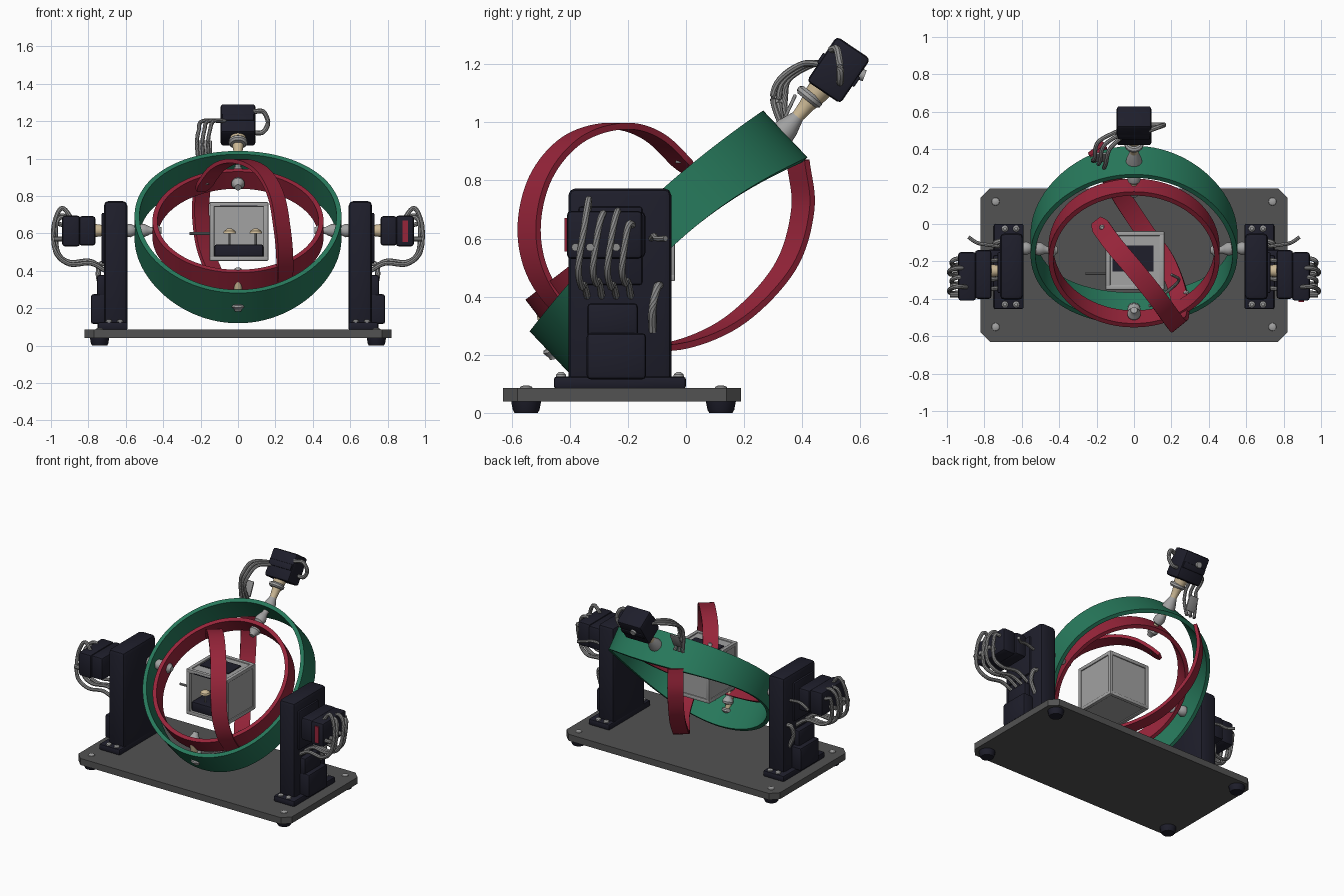
import bpy, bmesh, math
from mathutils import Vector as V, Matrix

if "Cube" in bpy.data.objects:
    bpy.data.objects.remove(bpy.data.objects["Cube"])

def mat(name, r, g, b):
    m = bpy.data.materials.new(name)
    m.diffuse_color = (r, g, b, 1)
    m.use_nodes = True
    m.node_tree.nodes["Principled BSDF"].inputs["Base Color"].default_value = m.diffuse_color
    return m

NAVY = mat("dark navy", .013, .013, .024)
PLATE = mat("plate grey", .085, .085, .085)
GREEN = mat("ring green", .02, .19, .105)
RED = mat("ring red", .31, .018, .042)
GREY = mat("light grey", .36, .36, .36)
WIRE = mat("wire grey", .26, .26, .26)
TAN = mat("shaft tan", .6, .48, .3)

def finish(name, bm, m, smooth=True):
    bmesh.ops.recalc_face_normals(bm, faces=bm.faces[:])
    me = bpy.data.meshes.new(name)
    bm.to_mesh(me)
    bm.free()
    me.materials.append(m)
    o = bpy.data.objects.new(name, me)
    bpy.context.collection.objects.link(o)
    if smooth:
        bpy.ops.object.select_all(action='DESELECT')
        o.select_set(True)
        bpy.context.view_layer.objects.active = o
        bpy.ops.object.shade_smooth_by_angle(angle=math.radians(35))
    return o

def box(name, lo, hi, m, bevel=.008, rx=0, seg=2, vertical=False):
    """Bevelled box from two corners, turned about x round its middle."""
    lo, hi = V(lo), V(hi)
    bm = bmesh.new()
    bmesh.ops.create_cube(bm, size=1)
    bmesh.ops.scale(bm, vec=hi - lo, verts=bm.verts)
    if bevel:
        es = [e for e in bm.edges if not vertical
              or abs(e.verts[0].co.z - e.verts[1].co.z) > 1e-4]
        bmesh.ops.bevel(bm, geom=es, offset=bevel, segments=seg, profile=.5, affect='EDGES')
    bm.transform(Matrix.Translation((lo + hi) / 2) @ Matrix.Rotation(rx, 4, 'X'))
    return finish(name, bm, m)

def loft(name, rings, m, closed=False):
    """Skin a list of point rings."""
    bm = bmesh.new()
    vs = [[bm.verts.new(p) for p in r] for r in rings]
    n = len(rings[0])
    for i in range(len(vs) if closed else len(vs) - 1):
        a, b = vs[i], vs[(i + 1) % len(vs)]
        for k in range(n):
            bm.faces.new((a[k], a[(k + 1) % n], b[(k + 1) % n], b[k]))
    if not closed:
        bm.faces.new(vs[0])
        bm.faces.new(vs[-1])
    return finish(name, bm, m)

def circle(c, d, r, n):
    q = V(d).to_track_quat('Z', 'Y')
    return [c + q @ V((r * math.cos(t), r * math.sin(t), 0))
            for t in (math.tau * k / n for k in range(n))]

def lathe(name, p0, p1, prof, m, n=20):
    """Turned part between two points; profile is (fraction, radius)."""
    p0, p1 = V(p0), V(p1)
    return loft(name, [circle(p0.lerp(p1, t), p1 - p0, r, n) for t, r in prof], m)

KNOB = [(0, .02), (.1, .033), (.35, .036), (.6, .028), (.8, .02), (1, .018)]
ROD = [(0, 1), (1, 1)]

def rod(name, p0, p1, r, m, n=16):
    return lathe(name, p0, p1, [(0, r), (1, r)], m, n)

def spline(pts, steps):
    pts = [V(p) for p in pts]
    P = [2 * pts[0] - pts[1]] + pts + [2 * pts[-1] - pts[-2]]
    out = []
    for i in range(1, len(P) - 2):
        a, b, c, d = P[i - 1:i + 3]
        for k in range(steps):
            t = k / steps
            out.append(.5 * (2 * b + (c - a) * t + (2 * a - 5 * b + 4 * c - d) * t * t
                             + (3 * b - a - 3 * c + d) * t ** 3))
    return out + [pts[-1]]

def wire(name, pts, r=.012):
    ps = spline(pts, 8)
    return loft(name, [circle(p, ps[min(i + 1, len(ps) - 1)] - ps[max(i - 1, 0)], r, 8)
                       for i, p in enumerate(ps)], WIRE)

def band_ring(name, mid, ang, R, w_end, w_side, lift, thick, m, n=96):
    """Closed hoop, tilted about x, slightly saddle-bent."""
    r = V((0, math.cos(ang), math.sin(ang)))
    a = V((0, -math.sin(ang), math.cos(ang)))
    rings = []
    for i in range(n):
        t = math.tau * i / n
        s2 = math.sin(t) ** 2
        d = r * math.cos(t) + V((math.sin(t), 0, 0))
        c = V(mid) + a * lift * s2
        h = (w_end + (w_side - w_end) * s2) / 2
        rings.append([c + d * R + a * h, c + d * R - a * h,
                      c + d * (R - thick) - a * h, c + d * (R - thick) + a * h])
    return loft(name, rings, m, True)

# base plate, feet and corner screws
box("base_plate", (-.82, -.63, .04), (.82, .19, .085), PLATE, .05, seg=1, vertical=True)
for x in (-.74, .74):
    for y in (-.55, .12):
        lathe("foot", (x, y, 0), (x, y, .042), [(0, .04), (.25, .046), (1, .052)], NAVY)
        lathe("base_screw", (x, y, .083), (x, y, .094), [(0, .022), (.6, .02), (1, .01)], GREY)

# towers with motors, cable boxes, shafts and wires
for s in (-1, 1):
    def sb(name, x0, x1, y0, y1, z0, z1, m=NAVY, bev=.01):
        return box(name, (min(s * x0, s * x1), y0, z0), (max(s * x0, s * x1), y1, z1), m, bev)
    def sp(x, y, z):
        return (s * x, y, z)
    sb("tower", .592, .717, -.405, -.05, .085, .773, NAVY, .025)
    sb("tower_flange", .59, .75, -.455, 0, .083, .125)
    sb("lower_cable_box", .7, .787, -.342, -.137, .115, .275, NAVY, .015)
    sb("upper_cable_box", .7, .755, -.34, -.165, .26, .378, NAVY, .015)
    sb("motor_mount", .7, .73, -.37, -.15, .44, .71)
    for x in (.63, .69):
        for y in (-.43, -.025):
            lathe("flange_bolt", sp(x, y, .12), sp(x, y, .14), [(0, .018), (.6, .017), (1, .008)], GREY)
    sb("motor_front_half", .762, .85, -.4, -.14, .535, .692, NAVY, .015)
    sb("motor_rear_half", .845, .94, -.41, -.15, .53, .695, NAVY, .015)
    lathe("motor_shaft", sp(.71, -.25, .615), sp(.77, -.25, .615), [(0, .045), (.3, .03), (1, .036)], TAN)
    # ring pivots
    lathe("tower_pivot", sp(.6, -.13, .615), sp(.53, -.13, .615), KNOB, GREY)
    rod("pivot_pin", sp(.6, -.13, .615), sp(.43, -.14, .615), .016, TAN)
    lathe("ring_pivot", sp(.53, -.13, .615), sp(.455, -.14, .615), KNOB, GREY)
    lathe("inner_pivot", sp(.445, -.14, .615), sp(.41, -.14, .615), KNOB, GREY)
    # looping cables
    for k in range(4):
        y = -.37 + .05 * k
        e = .012 * (k % 2)
        wire("motor_cable", [sp(.87, y + .03, .65), sp(.94, y + .035, .735 - e * 4 - .04 * (k > 1)),
                             sp(.985 - e, y + .02, .64), sp(.975 - e, y, .5),
                             sp(.9, y + .01, .435 + e), sp(.79, y + .02, .44 + e), sp(.71, y + .03, .4)])
    wire("tower_cable", [sp(.71, -.09, .44), sp(.74, -.1, .43), sp(.745, -.115, .36), sp(.71, -.115, .28)], .014)
    wire("rear_cable", [sp(.72, -.12, .6), sp(.79, -.11, .61), sp(.84, -.1, .6), sp(.885, -.07, .6)], .01)
    for y in (-.38, -.33, -.24):
        rod("cable_plug", sp(.93, y, .57), sp(.985, y, .57), .014, WIRE, 10)
box("motor_red_mark", (.88, -.418, .555), (.91, -.409, .67), RED, 0)

# outer green hoop and middle red hoop
band_ring("outer_hoop", (0, -.06, .58), math.radians(43.4), .553, .222, .17, .07, .026, GREEN)
band_ring("middle_hoop", (0, -.155, .622), math.radians(37.5), .457, .115, .115, 0, .026, RED)

# innermost spiral strap, swept with a constant sideways width
path = spline([(-.2, .015, .83), (-.11, -.11, .95), (0, -.24, .987), (.12, -.39, .94), (.2, -.5, .81),
               (.235, -.54, .63), (.25, -.5, .46), (.24, -.38, .32), (.17, -.2, .238),
               (.05, -.03, .232), (-.08, .17, .32), (-.17, .34, .5), (-.2, .402, .7), (-.19, .385, .87)], 8)
side = V((.78, .63, 0))
rings = []
for i, p in enumerate(path):
    d = (path[min(i + 1, len(path) - 1)] - path[max(i - 1, 0)]).normalized()
    n = d.cross(side).normalized() * .011
    w = side * (.03 if i == 0 else .042 if i == 1 else .05)
    rings.append([p + w + n, p - w + n, p - w - n, p + w - n])
loft("spiral_strap", rings, RED)
for p in ((-.17, -.02, .86), (.28, -.37, .32)):
    lathe("strap_bolt", p, V(p) + V((0, 0, .03)), [(0, .016), (.7, .015), (1, .008)], GREY, 12)

# hoop joints at the high and low ends
lathe("high_inner_knob", (0, .2, .875), (0, .15, .845), KNOB, GREY)
rod("high_pin", (0, .17, .87), (0, .34, .965), .016, TAN)
lathe("high_knob", (0, .22, .905), (0, .31, .955), KNOB, GREY)
lathe("low_inner_knob", (0, -.49, .35), (0, -.46, .41), KNOB, GREY)
lathe("low_pin", (0, -.5, .36), (0, -.455, .2), [(0, .018), (.5, .024), (1, .016)], TAN)
lathe("low_knob", (0, -.455, .255), (0, -.47, .31), KNOB, GREY)
lathe("low_outer_knob", (0, -.458, .225), (0, -.45, .185), KNOB, GREY)

# top motor on its waisted shaft
lathe("top_shaft_collar", (0, .325, .955), (0, .385, 1.02), [(0, .045), (.4, .04), (1, .022)], GREY)
lathe("top_shaft", (0, .36, .99), (0, .47, 1.125),
      [(0, .026), (.25, .022), (.5, .027), (.75, .038), (1, .044)], TAN)
lathe("top_shaft_disc", (0, .415, 1.075), (0, .435, 1.1), [(0, .04), (.3, .05), (.7, .05), (1, .04)], GREY)
TILT = math.radians(-34)
box("top_motor", (-.093, .455, 1.087), (.093, .595, 1.273), NAVY, .015, TILT)
box("top_motor_band", (-.085, .448, 1.16), (.085, .602, 1.2), NAVY, .004, TILT)
rod("top_motor_plug", (-.02, .575, 1.175), (-.02, .615, 1.16), .02, GREY)
box("cable_tab", (-.21, .35, 1.0), (-.14, .362, 1.1), WIRE, .004, math.radians(-25))
for k in range(3):
    x = -.13 - .03 * k
    wire("top_cable", [(-.06, .47 + .02 * k, 1.2), (x, .4 + .02 * k, 1.2), (x - .02, .325 + .015 * k, 1.15),
                       (x - .03, .3 + .02 * k, 1.08), (x - .02, .335, .97)], .011)
wire("top_side_cable", [(.08, .5, 1.25), (.135, .52, 1.25), (.16, .53, 1.19), (.13, .53, 1.14), (.07, .53, 1.14)], .013)

# central box: frame bars, panels and open front
C = V((.005, -.195, .61))
H = .157
for ax in range(3):
    for a in (-1, 1):
        for b in (-1, 1):
            h = V((.013, .013, .013))
            h[ax] = H
            c = C.copy()
            c[(ax + 1) % 3] += a * (H - .013)
            c[(ax + 2) % 3] += b * (H - .013)
            box("core_frame_bar", c - h, c + h, GREY, .005)
for ax, sg in ((0, -1), (0, 1), (1, 1), (2, -1), (2, 1)):
    h = V((H - .012,) * 3)
    h[ax] = .005
    c = C.copy()
    c[ax] += sg * (H - .012)
    box("core_panel", c - h, c + h, GREY, 0)
box("core_screen", C + V((-.12, -.06, H - .008)), C + V((.1, .08, H - .001)), NAVY, 0)
box("core_inner_block", C + V((-.13, -.14, -.14)), C + V((.13, .1, -.07)), NAVY, .01)
box("core_top_slot", C + V((-.1, -H - .002, H - .022)), C + V((.1, -H + .005, H - .017)), NAVY, 0)
for x in (-.05, .09):
    lathe("core_cap", C + V((x, -.1, -.01)), C + V((x, -.1, .015)), [(0, .034), (.5, .03), (1, .012)], TAN)
    rod("core_stem", C + V((x, -.1, -.08)), C + V((x, -.1, 0)), .006, WIRE, 8)
rod("core_side_rod", (-.26, -.265, .6), (-.14, -.265, .6), .008, WIRE, 8)
wire("low_cable", [(.08, -.44, .27), (.18, -.36, .3), (.24, -.3, .36), (.2, -.27, .4)], .008)
